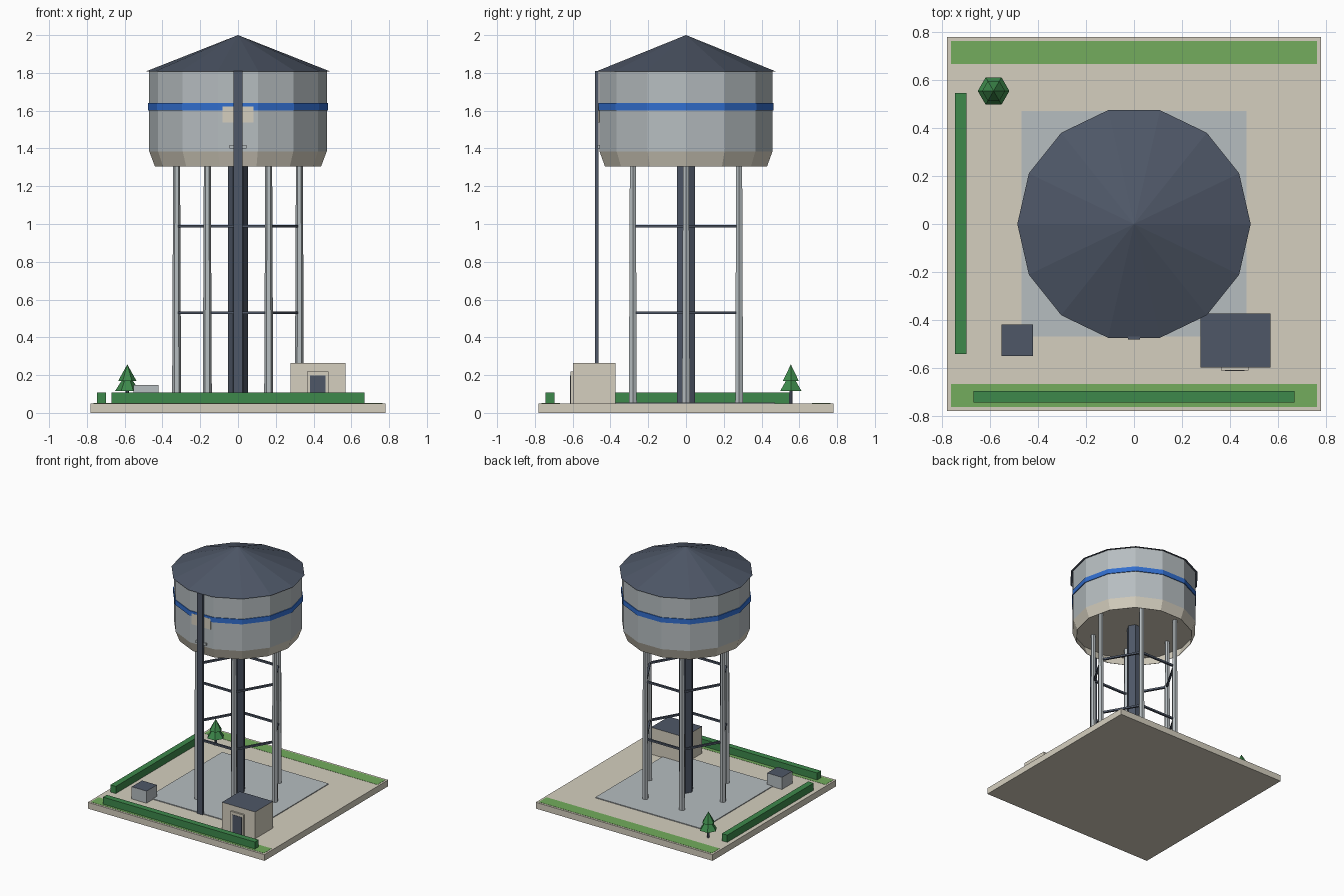
import bpy, bmesh, math
from mathutils import Matrix, Vector

cube = bpy.data.objects.get("Cube")
if cube:
    bpy.data.objects.remove(cube)


def linear(c):
    c /= 255
    return c / 12.92 if c <= 0.04045 else ((c + 0.055) / 1.055) ** 2.4


def material(name, r, g, b):
    m = bpy.data.materials.new(name)
    m.use_nodes = True
    col = (linear(r), linear(g), linear(b), 1)
    m.diffuse_color = col
    m.node_tree.nodes["Principled BSDF"].inputs["Base Color"].default_value = col
    return m


TAN = material("sand", 213, 207, 191)
GREY = material("light steel", 182, 189, 192)
SLATE = material("slate", 78, 87, 103)
BLUE = material("blue", 50, 110, 206)
GRASS = material("grass green", 115, 172, 93)
HEDGE = material("hedge green", 61, 137, 75)


def finish(name, bm, mat, rule=None, other=None):
    """Make an object; faces that satisfy the rule take the second material."""
    bm.normal_update()
    mesh = bpy.data.meshes.new(name)
    mesh.materials.append(mat)
    if rule:
        mesh.materials.append(other)
        for f in bm.faces:
            f.material_index = int(rule(f))
    bm.to_mesh(mesh)
    bm.free()
    ob = bpy.data.objects.new(name, mesh)
    bpy.context.collection.objects.link(ob)
    return ob


def box(name, xs, ys, zs, mat, rule=None, other=None):
    bm = bmesh.new()
    size = [b - a for a, b in (xs, ys, zs)]
    mid = [(a + b) / 2 for a, b in (xs, ys, zs)]
    bmesh.ops.create_cube(bm, size=1, matrix=Matrix.Translation(mid) @ Matrix.Diagonal((*size, 1)))
    return finish(name, bm, mat, rule, other)


def prism(name, x, y, z0, z1, r0, r1, sides, mat):
    """Upright tapered prism with a corner towards +x."""
    bm = bmesh.new()
    place = Matrix.Translation((x, y, (z0 + z1) / 2)) @ Matrix.Rotation(-math.pi / 2, 4, "Z")
    bmesh.ops.create_cone(bm, cap_ends=True, segments=sides, radius1=r0, radius2=r1,
                          depth=z1 - z0, matrix=place)
    bmesh.ops.remove_doubles(bm, verts=bm.verts, dist=1e-5)
    return finish(name, bm, mat)


def beam(name, a, b, width, mat):
    a, b = Vector(a), Vector(b)
    bm = bmesh.new()
    turn = (b - a).to_track_quat("X", "Z").to_matrix().to_4x4()
    bmesh.ops.create_cube(bm, size=1, matrix=Matrix.Translation((a + b) / 2) @ turn
                          @ Matrix.Diagonal(((b - a).length, width, width, 1)))
    return finish(name, bm, mat)


def lathe(name, profile, sides, mat, rule=None, other=None):
    bm = bmesh.new()
    rings = [[bm.verts.new((r * math.cos(math.tau * i / sides), r * math.sin(math.tau * i / sides), z))
              for i in range(sides)] for r, z in profile]
    for low, high in zip(rings, rings[1:]):
        for i in range(sides):
            j = (i + 1) % sides
            bm.faces.new((low[i], low[j], high[j], high[i]))
    bm.faces.new(rings[0][::-1])
    bm.faces.new(rings[-1])
    return finish(name, bm, mat, rule, other)


def faces_up(f):
    return f.normal.z > 0.9


# Ground
G = 0.05
box("ground_slab", (-0.78, 0.78), (-0.78, 0.78), (0, G), TAN)
box("concrete_pad", (-0.47, 0.47), (-0.47, 0.472), (G, 0.056), GREY)
for side, label in ((1, "back"), (-1, "front")):
    box(label + "_grass", (-0.764, 0.764), sorted((side * 0.667, side * 0.764)), (G, 0.0515), GRASS)
box("front_hedge", (-0.67, 0.67), (-0.744, -0.697), (G, 0.107), HEDGE)
box("side_hedge", (-0.747, -0.699), (-0.542, 0.547), (G, 0.107), HEDGE)

# Tank with a recessed floor inside its tapered skirt
SIDES = 14
FLOOR = 1.38
lathe("tank", ((0.465, FLOOR), (0.437, 1.305), (0.44, 1.305), (0.47, 1.385), (0.47, 1.81)), SIDES, GREY,
      lambda f: f.calc_center_median().z < 1.4, TAN)
lathe("tank_stripe", ((0.476, 1.601), (0.476, 1.64)), SIDES, BLUE)
prism("tank_roof", 0, 0, 1.808, 2.0, 0.487, 0, SIDES, SLATE)

# Support column, legs and brace rings
prism("centre_column", 0, 0, G, FLOOR, 0.054, 0.054, 6, SLATE)


def hexagon(radius):
    return [(radius * math.cos(math.tau * i / 6), radius * math.sin(math.tau * i / 6)) for i in range(6)]


for i, (x, y) in enumerate(hexagon(0.325)):
    prism(f"leg_{i + 1}", x, y, G, FLOOR, 0.024, 0.018, 6, GREY)
corners = hexagon(0.319)
for z, level in ((0.53, "lower"), (0.988, "upper")):
    for i, corner in enumerate(corners):
        beam(f"{level}_brace_{i + 1}", (*corner, z), (*corners[(i + 1) % 6], z), 0.015, SLATE)

# Ladder rail with its sign plate and bracket
box("ladder_rail", (-0.025, 0.025), (-0.482, -0.462), (G, 1.81), SLATE)
box("sign_plate", (-0.083, 0.083), (-0.465, -0.456), (1.537, 1.623), TAN)
box("rail_bracket", (-0.046, 0.046), (-0.468, -0.45), (1.4, 1.418), GREY)

# Pump hut with doorway
box("hut", (0.277, 0.57), (-0.598, -0.373), (G, 0.264), TAN, faces_up, SLATE)
box("door_frame", (0.364, 0.478), (-0.612, -0.595), (G, 0.22), TAN)
box("door", (0.38, 0.462), (-0.614, -0.608), (G, 0.198), SLATE)

# Equipment box
box("equipment_box", (-0.553, -0.422), (-0.55, -0.42), (G, 0.147), GREY, faces_up, SLATE)

# Tree
TX, TY = -0.586, 0.555
prism("tree_trunk", TX, TY, G, 0.13, 0.011, 0.009, 6, SLATE)
prism("tree_lower_crown", TX, TY, 0.115, 0.215, 0.066, 0, 6, HEDGE)
prism("tree_upper_crown", TX, TY, 0.17, 0.257, 0.048, 0, 6, HEDGE)
